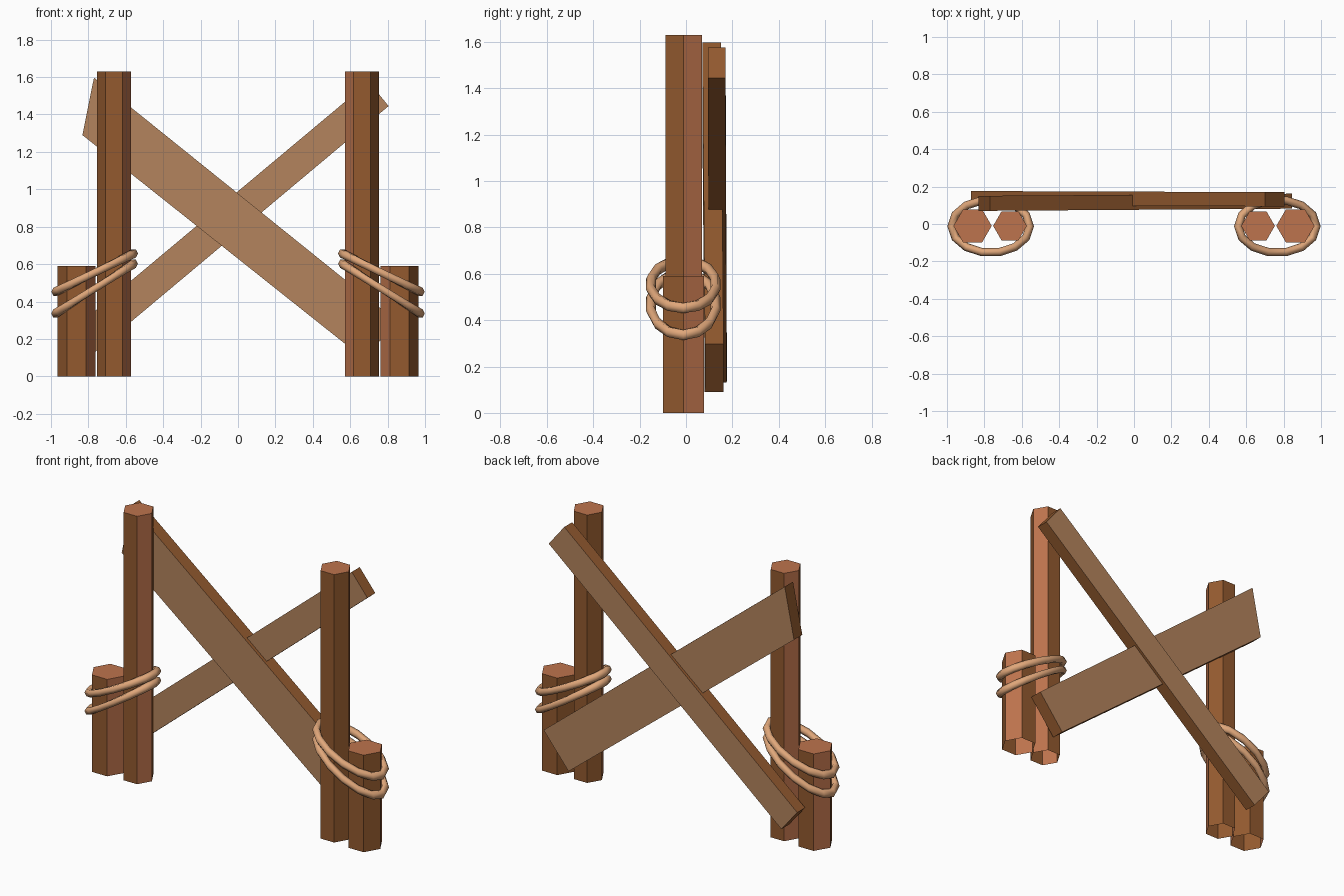
import bpy, bmesh, math
from mathutils import Vector

if "Cube" in bpy.data.objects:
    bpy.data.objects.remove(bpy.data.objects["Cube"])


def material(name, rgb):
    lin = [((c / 255 + 0.055) / 1.055) ** 2.4 for c in rgb]
    m = bpy.data.materials.new(name)
    m.diffuse_color = (*lin, 1)
    m.use_nodes = True
    m.node_tree.nodes["Principled BSDF"].inputs["Base Color"].default_value = m.diffuse_color
    return m


BROWN = material("brown_wood", (147, 90, 47))
RED = material("reddish_wood", (190, 116, 77))
PLANK = material("pale_plank", (180, 132, 93))
ROPE = material("tan_rope", (224, 167, 122))


def finish(name, bm, mats):
    me = bpy.data.meshes.new(name)
    bm.to_mesh(me)
    bm.free()
    for m in mats:
        me.materials.append(m)
    ob = bpy.data.objects.new(name, me)
    bpy.context.collection.objects.link(ob)
    return ob


# Hexagonal post, open underneath, reddish top and two opposite reddish sides
def post(name, x, radius, height):
    bm = bmesh.new()
    rings = [[bm.verts.new((x + radius * math.cos(k * math.pi / 3),
                            -0.01 + radius * math.sin(k * math.pi / 3), z))
              for k in range(6)] for z in (0, height)]
    low, top = rings
    red_sides = (0, 3) if x > 0 else (2, 5)
    for k in range(6):
        n = (k + 1) % 6
        f = bm.faces.new((low[k], low[n], top[n], top[k]))
        f.material_index = int(k in red_sides)
    bm.faces.new(top).material_index = 1
    finish(name, bm, [BROWN, RED])


# Plank from its outline in x, z; broad faces pale, edges brown
def plank(name, outline, y_left, y_right, thick):
    bm = bmesh.new()
    front, back = [], []
    for x, z in outline:
        y = y_left + (y_right - y_left) * (x + 0.85) / 1.7
        front.append(bm.verts.new((x, y, z)))
        back.append(bm.verts.new((x, y + thick, z)))
    bm.faces.new(front)
    bm.faces.new(back[::-1])
    for i in range(4):
        j = (i + 1) % 4
        bm.faces.new((front[j], front[i], back[i], back[j])).material_index = 1
    bmesh.ops.recalc_face_normals(bm, faces=bm.faces)
    finish(name, bm, [PLANK, BROWN])


# Tilted oval rope loop around a pair of posts
def loop(name, side, z_outer, z_inner, segs=14, sides=6, r=0.022):
    x0, x1 = 0.976, 0.557
    cx, ax, ay = (x0 + x1) / 2, (x0 - x1) / 2, 0.142
    bm = bmesh.new()
    grid = []
    for i in range(segs):
        a = 2 * math.pi * i / segs
        c, s = math.cos(a), math.sin(a)
        centre = Vector((cx + ax * c, -0.012 + ay * s,
                         (z_outer + z_inner) / 2 + (z_outer - z_inner) / 2 * c))
        out = Vector((c / ax, s / ay, 0)).normalized()
        ring = []
        for j in range(sides):
            b = 2 * math.pi * j / sides
            p = centre + out * r * math.cos(b) + Vector((0, 0, r * 1.15 * math.sin(b)))
            ring.append(bm.verts.new((p.x * side, p.y, p.z)))
        grid.append(ring)
    for i in range(segs):
        for j in range(sides):
            n, m = (i + 1) % segs, (j + 1) % sides
            bm.faces.new((grid[i][j], grid[n][j], grid[n][m], grid[i][m])).smooth = True
    bmesh.ops.recalc_face_normals(bm, faces=bm.faces)
    finish(name, bm, [ROPE])


# Posts and ropes, mirrored left and right
for side, label in ((-1, "left"), (1, "right")):
    post(label + "_tall_post", side * 0.663, 0.09, 1.63)
    post(label + "_short_post", side * 0.863, 0.102, 0.59)
    loop(label + "_upper_rope", side, 0.452, 0.657)
    loop(label + "_lower_rope", side, 0.336, 0.602)

# Crossed planks behind the posts
plank("wide_plank", [(-0.832, 1.29), (0.678, 0.09), (0.845, 0.297), (-0.77, 1.597)],
      0.07, 0.082, 0.08)
plank("narrow_plank", [(-0.765, 0.13), (0.805, 1.445), (0.70, 1.575), (-0.872, 0.26)],
      0.1, 0.094, 0.076)
